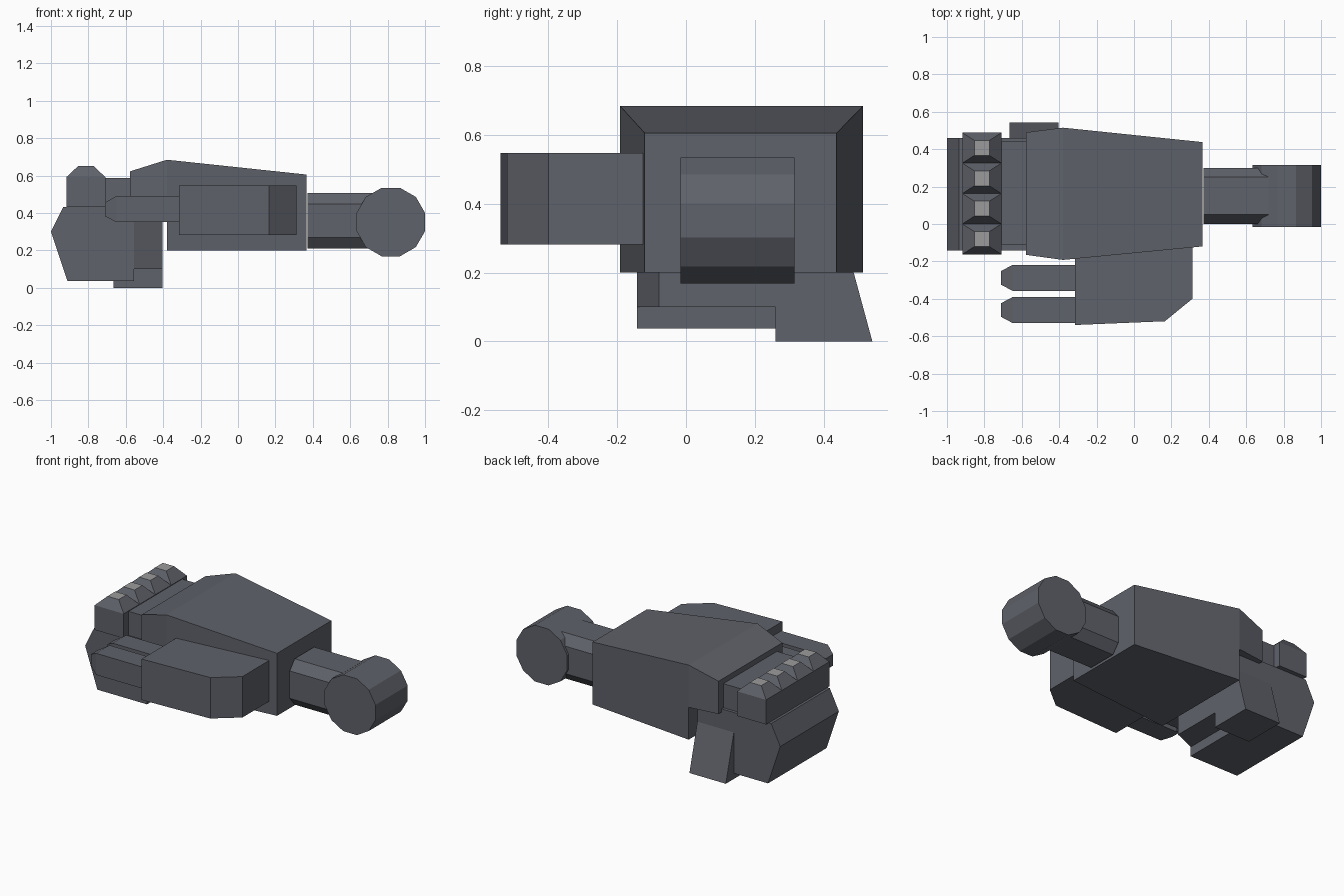
import bpy, bmesh, math
from mathutils import Vector

if "Cube" in bpy.data.objects:
    bpy.data.objects.remove(bpy.data.objects["Cube"])


def material(name, rgb):
    m = bpy.data.materials.new(name)
    m.diffuse_color = (*rgb, 1)
    m.use_nodes = True
    m.node_tree.nodes["Principled BSDF"].inputs["Base Color"].default_value = m.diffuse_color
    return m


DARK = material("dark grey", (0.115, 0.122, 0.145))
LIGHT = material("light grey", (0.33, 0.33, 0.33))


def loft(name, rings):
    """Closed solid through a list of matching point rings."""
    bm = bmesh.new()
    loops = [[bm.verts.new(p) for p in r] for r in rings]
    for a, b in zip(loops, loops[1:]):
        for i in range(len(a)):
            j = (i + 1) % len(a)
            bm.faces.new((a[i], a[j], b[j], b[i]))
    bm.faces.new(loops[0])
    bm.faces.new(loops[-1])
    bmesh.ops.recalc_face_normals(bm, faces=bm.faces)
    me = bpy.data.meshes.new(name)
    bm.to_mesh(me)
    bm.free()
    ob = bpy.data.objects.new(name, me)
    bpy.context.collection.objects.link(ob)
    me.materials.append(DARK)
    return ob


def rect_x(x, y0, y1, z0, z1):
    return [(x, y0, z0), (x, y1, z0), (x, y1, z1), (x, y0, z1)]


def rect_z(z, x0, x1, y0, y1):
    return [(x0, y0, z), (x1, y0, z), (x1, y1, z), (x0, y1, z)]


def box(name, x0, x1, y0, y1, z0, z1):
    return loft(name, [rect_x(x0, y0, y1, z0, z1), rect_x(x1, y0, y1, z0, z1)])


def prism_y(name, pts, y0, y1):
    return loft(name, [[(x, y, z) for x, z in pts] for y in (y0, y1)])


def prism_z(name, pts, z0, z1):
    return loft(name, [[(x, y, z) for x, y in pts] for z in (z0, z1)])


# Forearm: tapered body with a shallower lip over the wrist
loft("forearm", [rect_x(-0.38, -0.192, 0.515, 0.2, 0.685),
                 rect_x(0.365, -0.12, 0.438, 0.2, 0.606)])
loft("forearm_lip", [rect_x(-0.577, -0.165, 0.49, 0.41, 0.623),
                     rect_x(-0.38, -0.192, 0.515, 0.41, 0.685)])

# Gun pod on the side, with two barrels
prism_z("gun_pod", [(-0.315, -0.54), (0.165, -0.52), (0.312, -0.4),
                    (0.312, -0.1), (-0.315, -0.16)], 0.282, 0.548)
for i, y in enumerate((-0.288, -0.46)):
    loft(f"barrel_{i + 1}", [rect_x(-0.71, y - 0.037, y + 0.037, 0.383, 0.457),
                             rect_x(-0.65, y - 0.069, y + 0.069, 0.351, 0.491),
                             rect_x(-0.3, y - 0.069, y + 0.069, 0.351, 0.491)])

# Elbow: octagonal upper link and twelve-sided joint
octagon = [(0.05, 0.21), (0.25, 0.21), (0.3, 0.27), (0.3, 0.448),
           (0.25, 0.508), (0.05, 0.508), (0.0, 0.448), (0.0, 0.27)]
loft("upper_link", [[(x, y, z) for y, z in octagon] for x in (0.372, 0.72)])
joint = [(0.817 + 0.1895 * math.cos(math.radians(15 + 30 * k)),
          0.352 + 0.1895 * math.sin(math.radians(15 + 30 * k))) for k in range(12)]
prism_y("elbow_joint", joint, -0.016, 0.315)

# Fist: curled fingers, palm, back of hand and thumb
prism_y("fingers", [(-0.912, 0.037), (-0.555, 0.037), (-0.555, 0.432),
                    (-0.935, 0.432), (-1.0, 0.3)], -0.142, 0.46)
prism_z("palm", [(-0.56, -0.142), (-0.555, -0.142), (-0.405, -0.078),
                 (-0.405, 0.46), (-0.56, 0.46)], 0.1, 0.432)
box("back_of_hand", -0.715, -0.37, -0.11, 0.44, 0.42, 0.588)
thumb = [(0.26, 0.0), (0.542, 0.0), (0.458, 0.31), (0.26, 0.31)]
loft("thumb", [[(x, y, z) for y, z in thumb] for x in (-0.666, -0.404)])

# Knuckle guard with four studs; stud tops are light grey
box("knuckle_guard", -0.918, -0.709, -0.162, 0.488, 0.432, 0.592)
for i in range(4):
    y0 = -0.162 + 0.1625 * i
    stud = loft(f"knuckle_stud_{i + 1}", [
        rect_z(0.592, -0.918, -0.709, y0, y0 + 0.1625),
        rect_z(0.652, -0.854, -0.773, y0 + 0.041, y0 + 0.1215)])
    stud.data.materials.append(LIGHT)
    for p in stud.data.polygons:
        if p.normal.z > 0.9:
            p.material_index = 1
